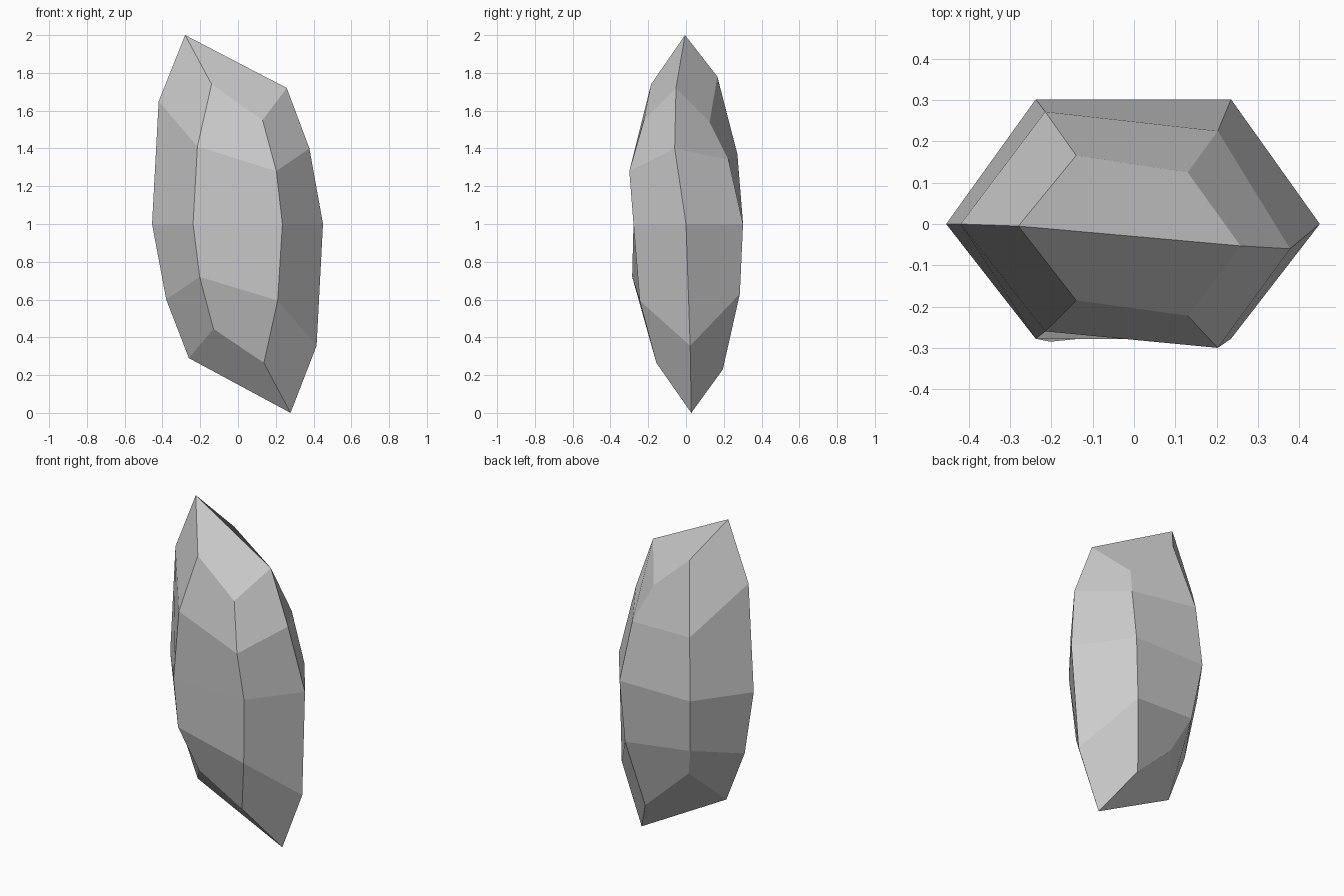
import bpy, bmesh

# Six long edges of the crystal, each a short profile from top to bottom (x, y, z)
edges = [
    # left
    [(-.28, -.005, 2), (-.42, 0, 1.65), (-.455, 0, 1), (-.38, -.02, .6), (-.26, -.015, .29)],
    # front left
    [(-.14, -.185, 1.74), (-.215, -.26, 1.41), (-.238, -.278, 1), (-.203, -.285, .72), (-.13, -.19, .445)],
    # front right
    [(.13, -.222, 1.55), (.203, -.3, 1.28), (.235, -.278, 1), (.21, -.245, .595), (.137, -.157, .265)],
    # right
    [(.258, -.053, 1.72), (.378, -.06, 1.4), (.45, 0, 1), (.416, .022, .355), (.278, .028, 0)],
    # back right
    [(.13, .125, 1.54), (.203, .225, 1.34), (.235, .302, 1), (.21, .285, .63), (.137, .195, .23)],
    # back left
    [(-.14, .166, 1.78), (-.215, .272, 1.37), (-.238, .302, 1), (-.203, .25, .67), (-.13, .16, .48)],
]

bm = bmesh.new()
cols = [[bm.verts.new(p) for p in e] for e in edges]

# Side facets
for i, a in enumerate(cols):
    b = cols[(i + 1) % 6]
    for k in range(4):
        bm.faces.new((a[k], a[k + 1], b[k + 1], b[k]))

# Ridged caps: two facets meeting on the left-right line
for k in (0, -1):
    for ids in ((0, 1, 2, 3), (3, 4, 5, 0)):
        bm.faces.new([cols[i][k] for i in ids])

bmesh.ops.recalc_face_normals(bm, faces=bm.faces)
mesh = bpy.data.meshes.new("crystal")
bm.to_mesh(mesh)
bm.free()
bpy.context.collection.objects.link(bpy.data.objects.new("crystal", mesh))
